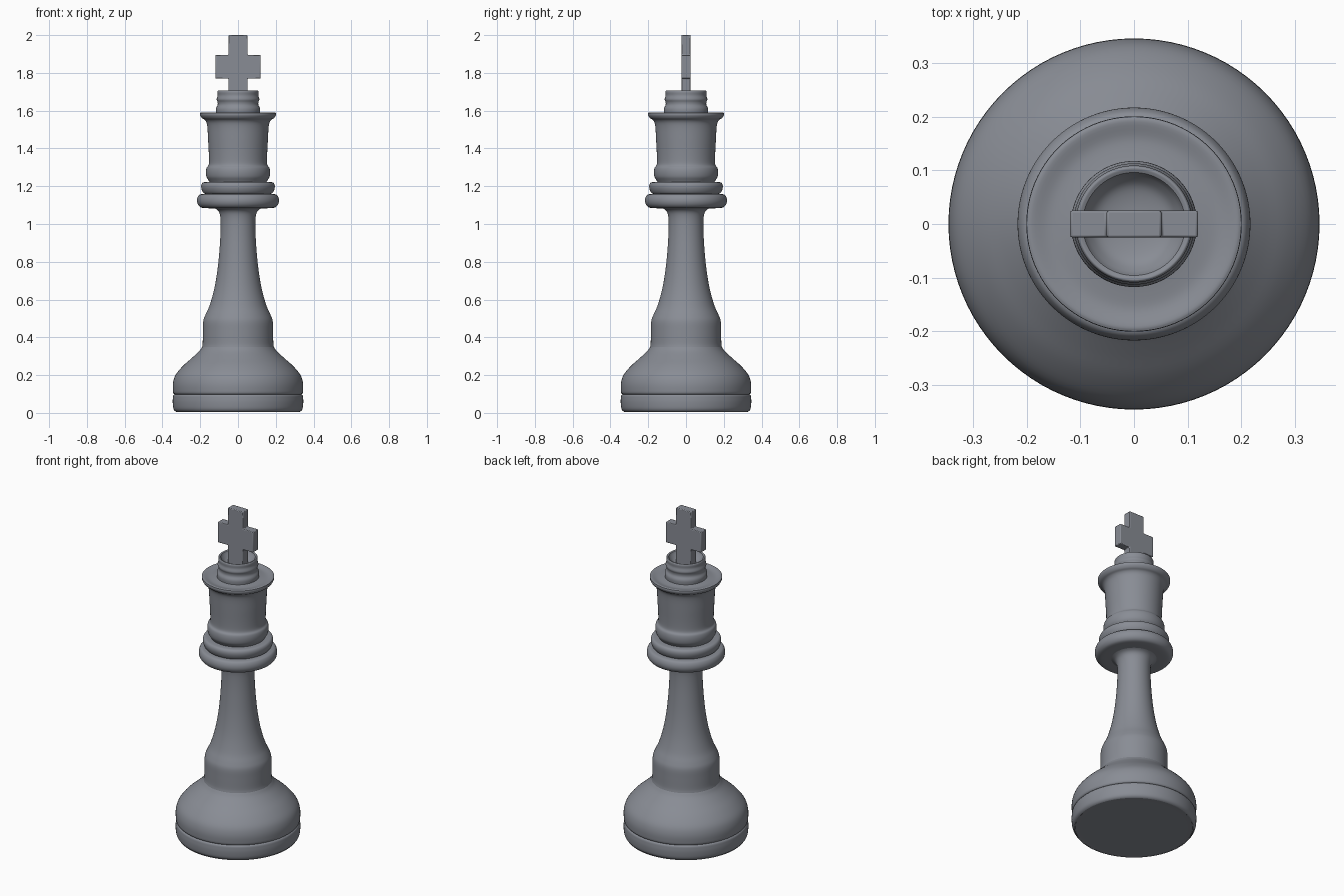
import bpy, bmesh, math
from mathutils import Vector

if "Cube" in bpy.data.objects:
    bpy.data.objects.remove(bpy.data.objects["Cube"])

grey = bpy.data.materials.new("slate_grey")
grey.use_nodes = True
COLOUR = (0.25, 0.265, 0.3, 1)
grey.diffuse_color = COLOUR
grey.node_tree.nodes["Principled BSDF"].inputs["Base Color"].default_value = COLOUR


def add_object(name, bm):
    mesh = bpy.data.meshes.new(name)
    bmesh.ops.recalc_face_normals(bm, faces=bm.faces)
    bm.to_mesh(mesh)
    bm.free()
    ob = bpy.data.objects.new(name, mesh)
    bpy.context.collection.objects.link(ob)
    mesh.materials.append(grey)
    bpy.ops.object.select_all(action="DESELECT")
    ob.select_set(True)
    bpy.context.view_layer.objects.active = ob
    return ob


def smooth_curve(points, steps=4):
    """Catmull-Rom curve through (radius, height) points."""
    p = [Vector(q) for q in points]
    p = [2 * p[0] - p[1]] + p + [2 * p[-1] - p[-2]]
    out = []
    for a, b, c, d in zip(p, p[1:], p[2:], p[3:]):
        for i in range(steps):
            t = i / steps
            out.append(b + (c - a) * t / 2 + (2 * a - 5 * b + 4 * c - d) * t * t / 2
                       + (3 * b - a - 3 * c + d) * t ** 3 / 2)
    return out + [p[-2]]


def turned(name, points, sides=96):
    """Lathe a smooth profile about the z axis."""
    bm = bmesh.new()
    vs = [bm.verts.new((max(q.x, 0), 0, q.y)) for q in smooth_curve(points)]
    es = [bm.edges.new(pair) for pair in zip(vs, vs[1:])]
    bmesh.ops.spin(bm, geom=vs + es, cent=(0, 0, 0), axis=(0, 0, 1),
                   angle=math.tau, steps=sides)
    bmesh.ops.remove_doubles(bm, verts=bm.verts, dist=0.0002)
    ob = add_object(name, bm)
    bpy.ops.object.shade_smooth_by_angle(angle=math.radians(40))
    return ob


# Turned parts, from the foot upwards
turned("foot_ring", [(0, 0.005), (0.3, 0.005), (0.325, 0.005), (0.34, 0.018), (0.345, 0.045),
                     (0.345, 0.075), (0.338, 0.097), (0.3, 0.1)])
turned("base_bell", [(0.3, 0.098), (0.338, 0.099), (0.345, 0.125), (0.343, 0.165), (0.328, 0.205),
                     (0.29, 0.25), (0.245, 0.29), (0.207, 0.325), (0.19, 0.348)])
turned("stem", [(0.19, 0.348), (0.187, 0.37), (0.186, 0.43), (0.184, 0.485), (0.172, 0.52),
                (0.15, 0.57), (0.125, 0.66), (0.107, 0.77), (0.096, 0.89), (0.092, 0.98),
                (0.094, 1.04), (0.105, 1.07), (0.13, 1.085), (0.16, 1.09)])
turned("lower_collar", [(0.12, 1.083), (0.185, 1.085), (0.208, 1.097), (0.217, 1.12),
                        (0.212, 1.145), (0.195, 1.158), (0.14, 1.16)])
turned("middle_collar", [(0.14, 1.158), (0.175, 1.16), (0.188, 1.172), (0.195, 1.195),
                         (0.191, 1.214), (0.175, 1.222), (0.12, 1.223)])
turned("head", [(0.15, 1.22), (0.157, 1.232), (0.167, 1.25), (0.17, 1.275), (0.166, 1.298),
                (0.155, 1.315), (0.154, 1.36), (0.158, 1.44), (0.163, 1.52), (0.173, 1.548),
                (0.19, 1.56), (0.2, 1.575), (0.2, 1.588)])
turned("head_top", [(0.2, 1.588), (0.19, 1.59), (0.16, 1.583), (0.13, 1.585), (0.1, 1.59)])
turned("crown", [(0.116, 1.58), (0.117, 1.61), (0.108, 1.63), (0.108, 1.645), (0.113, 1.66),
                 (0.108, 1.68), (0.109, 1.698), (0.105, 1.707), (0.096, 1.704)])
turned("crown_dish", [(0.096, 1.704), (0.088, 1.69), (0.07, 1.672), (0.04, 1.663), (0, 1.66)])

# Cross finial, a plain outline thickened front to back
half = [(0.051, 1.65), (0.051, 1.77), (0.119, 1.77), (0.119, 1.895), (0.051, 1.895), (0.051, 2.0)]
outline = half + [(-x, z) for x, z in reversed(half)]
bm = bmesh.new()
face = bm.faces.new([bm.verts.new((x, -0.025, z)) for x, z in outline])
new = bmesh.ops.extrude_face_region(bm, geom=[face])["geom"]
bmesh.ops.translate(bm, vec=(0, 0.05, 0), verts=[v for v in new if isinstance(v, bmesh.types.BMVert)])
cross = add_object("cross", bm)
bevel = cross.modifiers.new("soft_edges", "BEVEL")
bevel.width = 0.004
bevel.segments = 2
bpy.ops.object.shade_smooth_by_angle(angle=math.radians(40))
